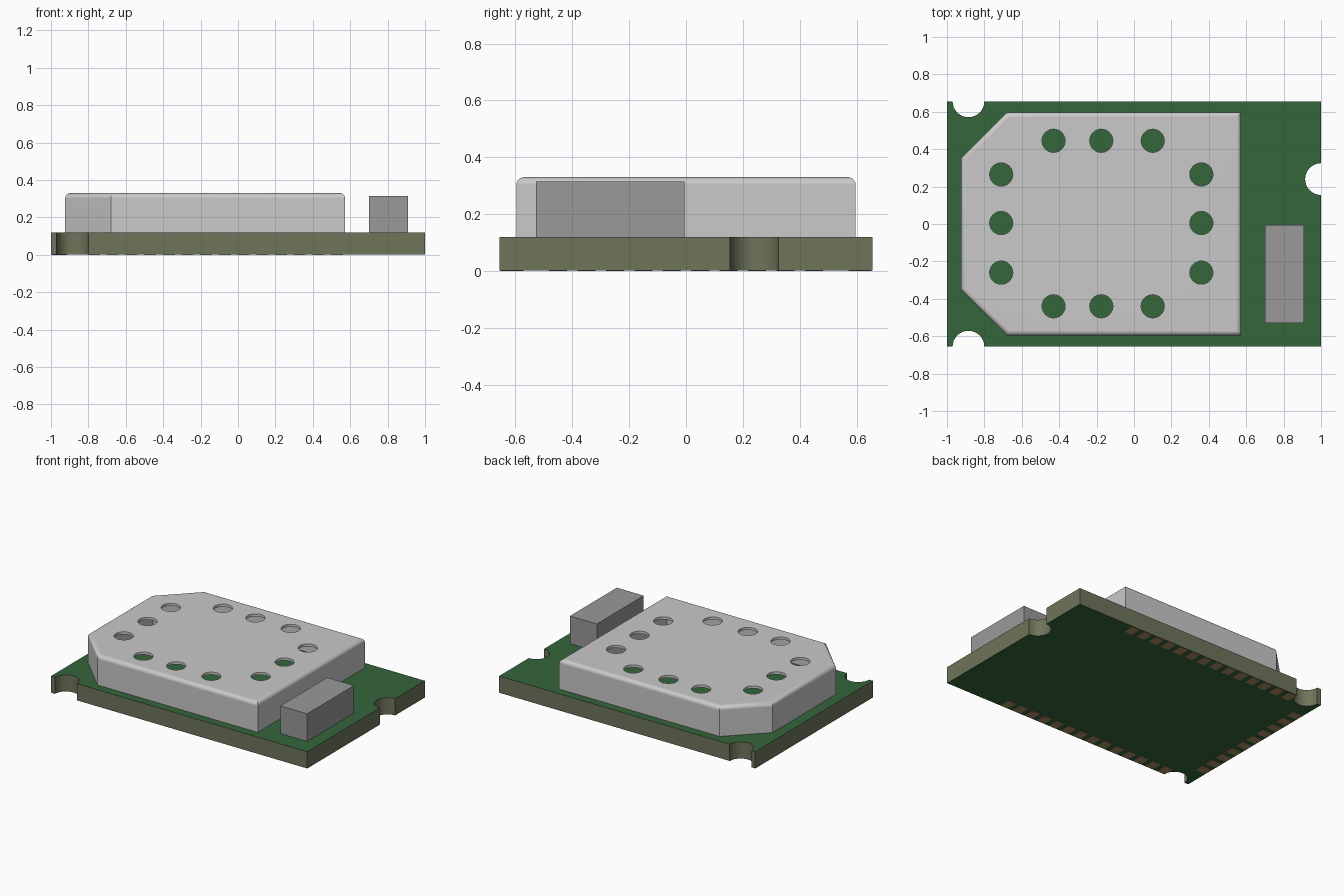
import bpy, bmesh, math

if "Cube" in bpy.data.objects:
    bpy.data.objects.remove(bpy.data.objects["Cube"])


def material(name, rgb):
    m = bpy.data.materials.new(name)
    m.diffuse_color = (*rgb, 1)
    m.use_nodes = True
    m.node_tree.nodes["Principled BSDF"].inputs["Base Color"].default_value = m.diffuse_color
    return m


GREEN = material("board green", (0.035, 0.133, 0.044))
OLIVE = material("board edge olive", (0.158, 0.176, 0.104))
SILVER = material("shield silver", (0.585, 0.585, 0.585))
GREY = material("component grey", (0.325, 0.32, 0.325))
GOLD = material("pad gold", (0.42, 0.27, 0.13))


def make_object(name, bm, *mats):
    bmesh.ops.recalc_face_normals(bm, faces=bm.faces)
    me = bpy.data.meshes.new(name)
    bm.to_mesh(me)
    bm.free()
    ob = bpy.data.objects.new(name, me)
    bpy.context.collection.objects.link(ob)
    for m in mats:
        me.materials.append(m)
    return ob


def prism(points, z0, z1):
    bm = bmesh.new()
    base = bm.faces.new([bm.verts.new((x, y, z0)) for x, y in points])
    top = bmesh.ops.extrude_face_region(bm, geom=[base], use_keep_orig=True)["geom"]
    for v in top:
        if isinstance(v, bmesh.types.BMVert):
            v.co.z = z1
    bmesh.ops.recalc_face_normals(bm, faces=bm.faces)
    return bm


def add_box(bm, x0, x1, y0, y1, z0, z1):
    verts = bmesh.ops.create_cube(bm, size=1)["verts"]
    for v in verts:
        v.co = (x1 if v.co.x > 0 else x0, y1 if v.co.y > 0 else y0,
                z1 if v.co.z > 0 else z0)


def smooth(ob):
    bpy.ops.object.select_all(action='DESELECT')
    ob.select_set(True)
    bpy.context.view_layer.objects.active = ob
    bpy.ops.object.shade_smooth_by_angle(angle=math.radians(30))


def arc(cx, cy, r, start, end, n=16):
    return [(cx + r * math.cos(math.radians(start + (end - start) * i / n)),
             cy + r * math.sin(math.radians(start + (end - start) * i / n)))
            for i in range(n + 1)]


# Circuit board with three half-round notches, green faces and olive edges
H, TOP = 0.656, 0.12
outline = [(-1, -H)] + arc(-0.885, -H, 0.085, 180, 0) + [(1, -H)]
outline += arc(1, 0.24, 0.085, 270, 90) + [(1, H)]
outline += arc(-0.885, H, 0.085, 0, -180) + [(-1, H)]
board = make_object("circuit_board", prism(outline, 0.002, TOP), GREEN, OLIVE)
for p in board.data.polygons:
    p.material_index = 0 if abs(p.normal.z) > 0.5 else 1
smooth(board)

# Solder pads on the underside, along three edges
bm = bmesh.new()
for i in range(14):
    x = -0.77 + i * 0.1
    for y in (-0.612, 0.612):
        add_box(bm, x - 0.032, x + 0.032, y - 0.04, y + 0.04, 0, 0.005)
for i in range(10):
    y = -0.45 + i * 0.1
    add_box(bm, -0.995, -0.915, y - 0.032, y + 0.032, 0, 0.005)
make_object("solder_pads", bm, GOLD)

# Shield can: hollow shell with two cut corners and a rounded top edge
S = 0.597
can = [(0.573, -S), (0.573, S), (-0.68, S), (-0.924, 0.353),
       (-0.924, -0.353), (-0.68, -S)]
bm = prism(can, TOP, 0.33)
rim = [e for e in bm.edges if all(v.co.z > 0.3 for v in e.verts)]
bmesh.ops.bevel(bm, geom=rim, offset=0.028, segments=6, profile=0.5, affect='EDGES')
bmesh.ops.recalc_face_normals(bm, faces=bm.faces)
bottom = [f for f in bm.faces if f.calc_center_median().z < TOP + 0.001]
bmesh.ops.delete(bm, geom=bottom, context='FACES')
shield = make_object("shield_can", bm, SILVER)

# Ring of vent holes cut through the lid
spots = [(x, y) for x in (-0.43, -0.175, 0.10) for y in (-0.44, 0.445)]
spots += [(x, y) for x in (-0.71, 0.36) for y in (-0.26, 0.005, 0.265)]
bm = bmesh.new()
for x, y in spots:
    ring = bmesh.ops.create_cone(bm, cap_ends=True, segments=32, radius1=0.062,
                                 radius2=0.062, depth=0.12)["verts"]
    bmesh.ops.translate(bm, verts=ring, vec=(x, y, 0.33))
cutter = make_object("vent_cutter", bm, SILVER)
cutter.hide_render = True

wall = shield.modifiers.new("wall", 'SOLIDIFY')
wall.thickness = 0.018
wall.offset = -1
wall.use_even_offset = True
vents = shield.modifiers.new("vents", 'BOOLEAN')
vents.operation = 'DIFFERENCE'
vents.solver = 'EXACT'
vents.object = cutter
bpy.context.view_layer.objects.active = shield
for name in ("wall", "vents"):
    bpy.ops.object.modifier_apply(modifier=name)
bpy.data.objects.remove(cutter)
smooth(shield)
shield.modifiers.new("flat lid shading", 'WEIGHTED_NORMAL').keep_sharp = True

# Rectangular component beside the shield
bm = bmesh.new()
add_box(bm, 0.70, 0.91, -0.528, -0.005, TOP, 0.315)
make_object("side_component", bm, GREY)
